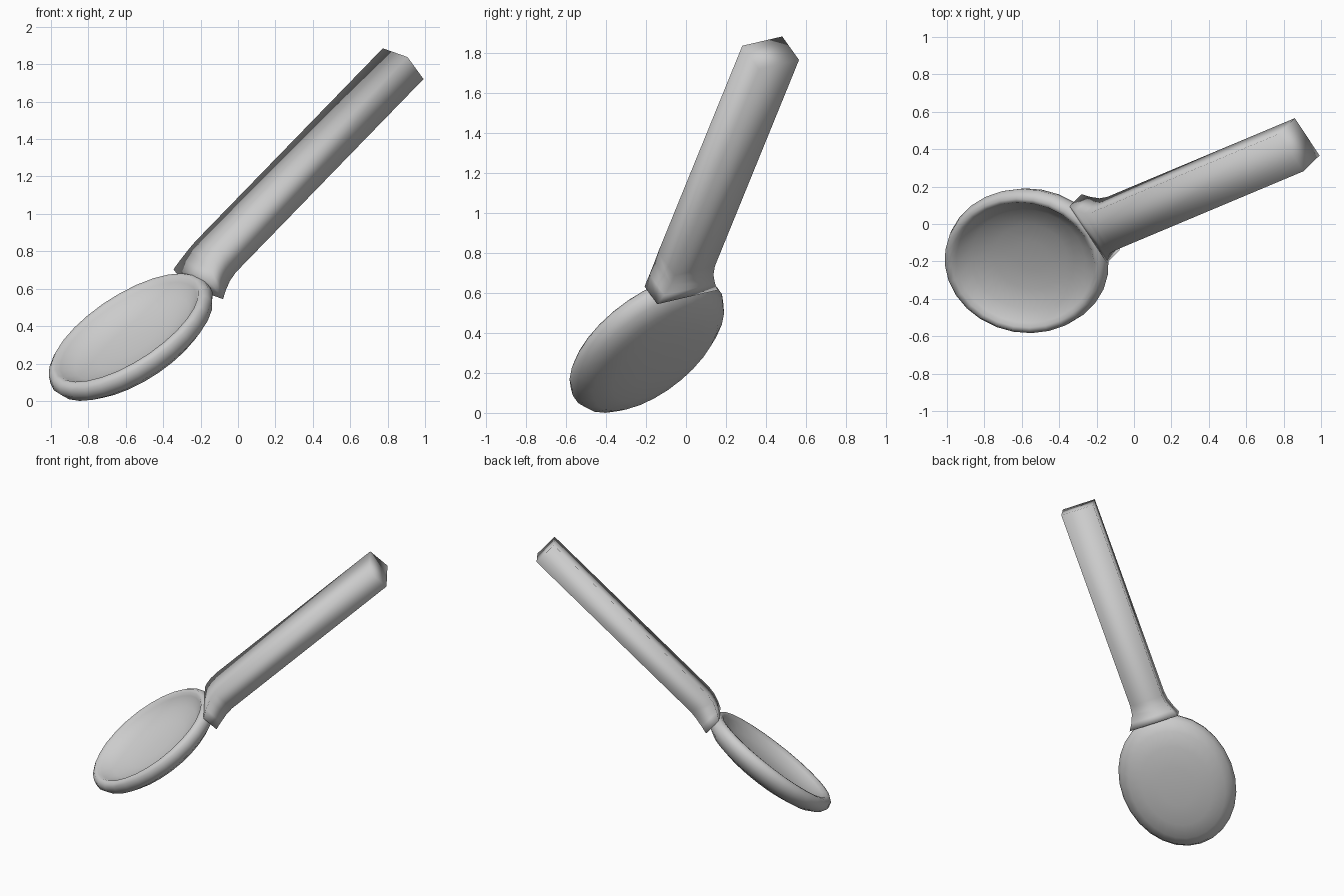
import bpy, bmesh, math
from mathutils import Vector, Matrix

if "Cube" in bpy.data.objects:
    bpy.data.objects.remove(bpy.data.objects["Cube"])

# Spoon frame: d runs up the handle, w across it, n out of the hollow side
d = Vector((0.669, 0.281, 0.689)).normalized()
w = Vector((0.541, -0.819, -0.191))
w = (w - d * w.dot(d)).normalized()
n = w.cross(d)
handle_end = Vector((0.883, 0.424, 1.803))

# Bowl frame is tipped slightly up relative to the handle
tilt = Matrix.Rotation(0.12, 3, w)
bd, bn = tilt @ d, tilt @ n
if bd.dot(n) > 0:
    tilt = Matrix.Rotation(-0.12, 3, w)
    bd, bn = tilt @ d, tilt @ n
bowl_centre = Vector((-0.57, -0.193, 0.34))


def loft(name, rings, poles=None):
    """Skin closed rings; finish with pole points, or flat caps if none."""
    bm = bmesh.new()
    loops = [[bm.verts.new(p) for p in ring] for ring in rings]
    count = len(loops[0])
    for a, b in zip(loops, loops[1:]):
        for i in range(count):
            j = (i + 1) % count
            bm.faces.new((a[i], a[j], b[j], b[i]))
    for k, loop in enumerate((loops[0], loops[-1])):
        if poles:
            tip = bm.verts.new(poles[k])
            for i in range(count):
                bm.faces.new((loop[i], loop[(i + 1) % count], tip))
        else:
            bm.faces.new(loop)
    bmesh.ops.recalc_face_normals(bm, faces=bm.faces[:])
    for f in bm.faces:
        f.smooth = True
    mesh = bpy.data.meshes.new(name)
    bm.to_mesh(mesh)
    bm.free()
    obj = bpy.data.objects.new(name, mesh)
    bpy.context.collection.objects.link(obj)
    return obj


# Bowl: elliptical rings following a profile (radius factor, height)
profile = [(0.30, -0.129), (0.60, -0.116), (0.82, -0.088), (0.95, -0.048),
           (1.0, 0.0), (0.98, 0.038), (0.93, 0.058), (0.88, 0.055),
           (0.84, 0.035), (0.70, -0.008), (0.45, -0.038), (0.2, -0.049)]


def bowl_ring(r, t, sides=28):
    ring = []
    for i in range(sides):
        a = 2 * math.pi * i / sides
        ring.append(bowl_centre + bd * (0.515 * r * math.cos(a))
                    + w * (0.413 * r * math.sin(a)) + bn * t)
    return ring


loft("bowl", [bowl_ring(r, t) for r, t in profile],
     (bowl_centre - bn * 0.132, bowl_centre - bn * 0.05))

# Handle: square-edged bar that flares into the bowl
# (distance from end, half width, top, bottom)
sections = [(0.0, 0.122, 0.084, -0.084), (1.50, 0.122, 0.084, -0.084),
            (1.56, 0.130, 0.074, -0.090), (1.62, 0.155, 0.050, -0.098),
            (1.67, 0.185, 0.022, -0.105)]
loft("handle", [[handle_end - d * s + w * x + n * y
                 for x, y in ((-h, top), (h, top), (h, low), (-h, low))]
                for s, h, top, low in sections])

# Rest the spoon on the ground
objs = bpy.context.collection.objects
low = min(v.co.z for o in objs for v in o.data.vertices)
for o in objs:
    o.data.transform(Matrix.Translation((0, 0, -low)))
